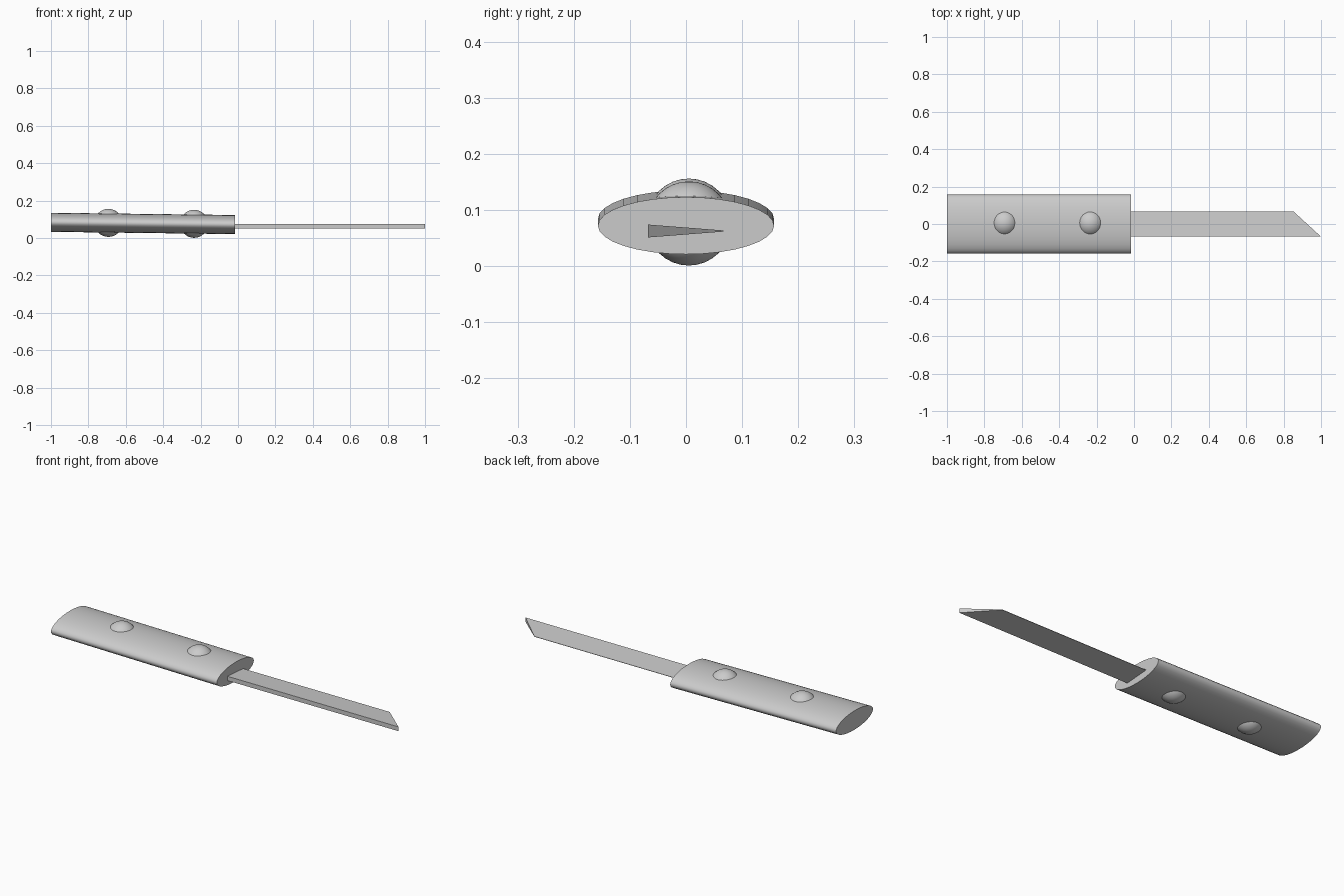
import bpy
import bmesh
import math
from mathutils import Matrix

cube = bpy.data.objects.get("Cube")
if cube:
    bpy.data.objects.remove(cube, do_unlink=True)

grey = bpy.data.materials.new("plain grey")
grey.use_nodes = True
COLOR = (0.6, 0.6, 0.6, 1)
grey.diffuse_color = COLOR
grey.node_tree.nodes["Principled BSDF"].inputs["Base Color"].default_value = COLOR


def finish(name, bm, smooth=True):
    bmesh.ops.recalc_face_normals(bm, faces=bm.faces)
    mesh = bpy.data.meshes.new(name)
    bm.to_mesh(mesh)
    bm.free()
    mesh.materials.append(grey)
    obj = bpy.data.objects.new(name, mesh)
    bpy.context.collection.objects.link(obj)
    if smooth:
        bpy.ops.object.select_all(action="DESELECT")
        obj.select_set(True)
        bpy.context.view_layer.objects.active = obj
        bpy.ops.object.shade_smooth_by_angle(angle=math.radians(40))
    return obj


# Handle: flattened cylinder along x, dropping slightly towards the blade
REAR, FRONT = -1.0, -0.016
REAR_Z, FRONT_Z = 0.084, 0.072
bm = bmesh.new()
bmesh.ops.create_cone(bm, cap_ends=True, segments=32, radius1=1, radius2=1, depth=1,
                      matrix=Matrix.Rotation(math.pi / 2, 4, "Y"))
for v in bm.verts:
    t = v.co.x + 0.5
    v.co = (REAR + (FRONT - REAR) * t, v.co.y * 0.157,
            v.co.z * 0.051 + REAR_Z + (FRONT_Z - REAR_Z) * t)
finish("handle", bm)

# Rivets: spheres that pass through the handle and show on both faces
for name, x, z in (("rear_rivet", -0.693, 0.081), ("front_rivet", -0.235, 0.076)):
    bm = bmesh.new()
    bmesh.ops.create_uvsphere(bm, u_segments=32, v_segments=16, radius=0.075,
                              matrix=Matrix.Translation((x, 0.005, z)))
    finish(name, bm)

# Blade: wedge section with a slanted tip, thick along the -y side
THICK_Y, THIN_Y, MID_Z = -0.068, 0.067, 0.0625
section = ((THICK_Y, MID_Z - 0.0115, 1.0), (THICK_Y, MID_Z + 0.0115, 1.0),
           (THIN_Y, MID_Z + 0.001, 0.853), (THIN_Y, MID_Z - 0.001, 0.853))
bm = bmesh.new()
root = [bm.verts.new((-0.1, y, z)) for y, z, tip_x in section]
tip = [bm.verts.new((tip_x, y, z)) for y, z, tip_x in section]
bm.faces.new(root)
bm.faces.new(tip)
for i in range(4):
    j = (i + 1) % 4
    bm.faces.new((root[i], root[j], tip[j], tip[i]))
finish("blade", bm, smooth=False)
